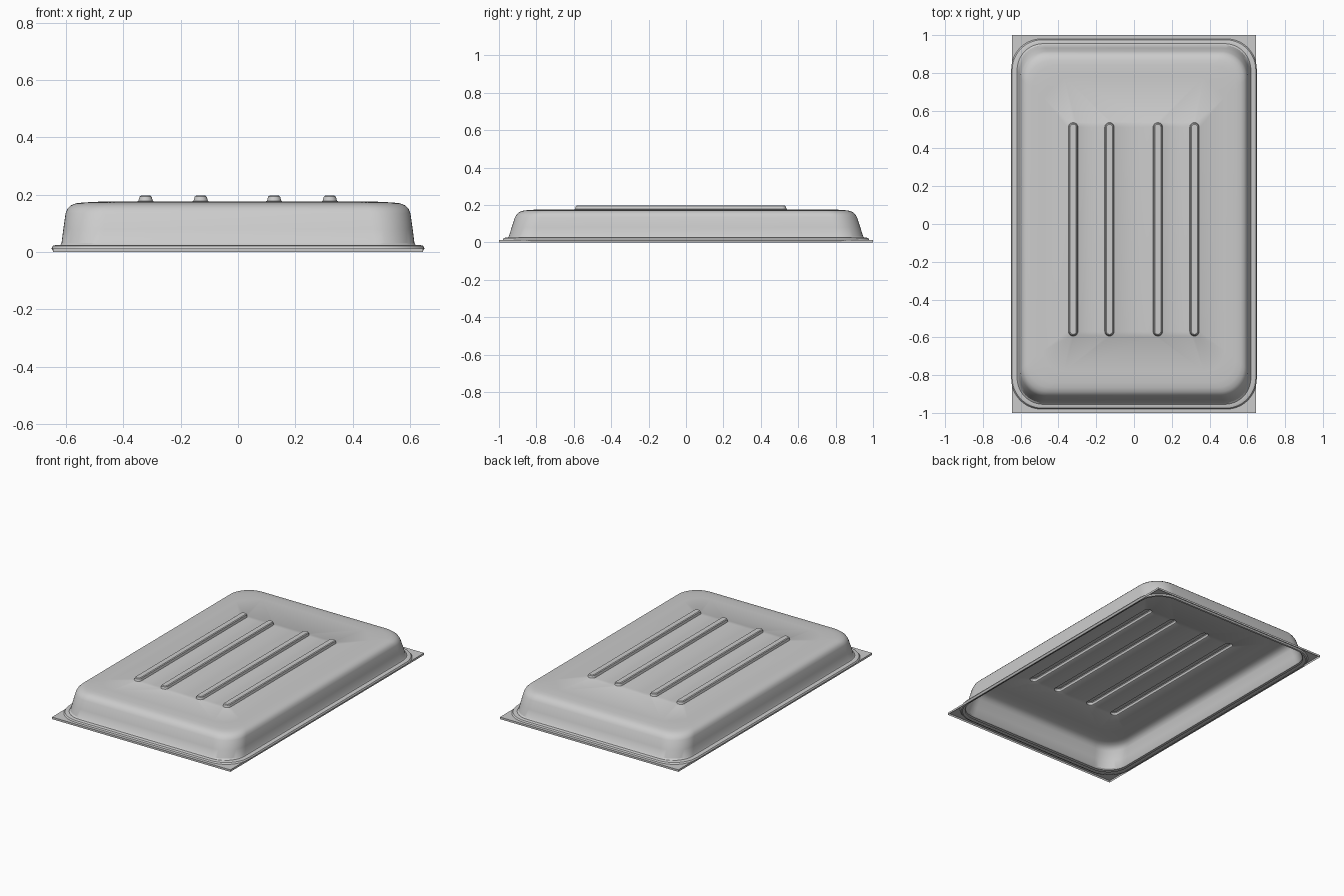
import bpy, bmesh, math

if "Cube" in bpy.data.objects:
    bpy.data.objects.remove(bpy.data.objects["Cube"], do_unlink=True)

grey = bpy.data.materials.new("light_grey")
grey.use_nodes = True
colour = (0.6, 0.6, 0.6, 1)
grey.diffuse_color = colour
grey.node_tree.nodes["Principled BSDF"].inputs["Base Color"].default_value = colour


def ring(bm, hx, hy, r, z, cx=0, cy=0, steps=12):
    """Rounded rectangle of vertices, anticlockwise."""
    verts = []
    for q, (sx, sy) in enumerate([(1, 1), (-1, 1), (-1, -1), (1, -1)]):
        for i in range(steps + 1):
            a = math.pi / 2 * (q + i / steps)
            verts.append(bm.verts.new((cx + sx * (hx - r) + r * math.cos(a),
                                       cy + sy * (hy - r) + r * math.sin(a), z)))
    return verts


def loft(bm, rings):
    for low, high in zip(rings, rings[1:]):
        n = len(low)
        for i in range(n):
            j = (i + 1) % n
            bm.faces.new((low[i], low[j], high[j], high[i]))


def loop_edges(bm, loop):
    edges = []
    for a, b in zip(loop, loop[1:] + loop[:1]):
        edges.append(bm.edges.get((a, b)) or bm.edges.new((a, b)))
    return edges


def fill_between(bm, loops):
    """Flat face spanning the outer loop with the inner loops left open."""
    edges = [e for loop in loops for e in loop_edges(bm, loop)]
    bmesh.ops.triangle_fill(bm, use_beauty=True, edges=edges, normal=(0, 0, 1))


def finish(bm, name):
    bmesh.ops.recalc_face_normals(bm, faces=bm.faces[:])
    # Open shells face upward
    if sum(f.normal.z * f.calc_area() for f in bm.faces) < 0:
        bmesh.ops.reverse_faces(bm, faces=bm.faces[:])
    mesh = bpy.data.meshes.new(name)
    bm.to_mesh(mesh)
    bm.free()
    obj = bpy.data.objects.new(name, mesh)
    bpy.context.collection.objects.link(obj)
    mesh.materials.append(grey)
    bpy.ops.object.select_all(action="DESELECT")
    obj.select_set(True)
    bpy.context.view_layer.objects.active = obj
    bpy.ops.object.shade_smooth_by_angle(angle=math.radians(32))


# Hollow pan: rolled lip, sloping wall and soft shoulder (half x, half y, radius, z)
bm = bmesh.new()
profile = [(0.635, 0.965, 0.15, 0.002), (0.645, 0.975, 0.16, 0.004),
           (0.65, 0.98, 0.16, 0.013), (0.645, 0.975, 0.16, 0.022),
           (0.635, 0.965, 0.15, 0.025), (0.619, 0.955, 0.14, 0.025),
           (0.615, 0.947, 0.14, 0.032), (0.609, 0.932, 0.14, 0.08),
           (0.601, 0.914, 0.14, 0.135), (0.595, 0.904, 0.14, 0.151),
           (0.583, 0.889, 0.135, 0.163), (0.565, 0.867, 0.13, 0.17),
           (0.54, 0.84, 0.125, 0.173), (0.48, 0.78, 0.11, 0.176)]
rings = [ring(bm, *p) for p in profile]
loft(bm, rings)

# Raised ribs, open underneath
rib_profile = [(0.03, 0.176), (0.025, 0.179), (0.021, 0.193), (0.016, 0.197)]
feet = []
for x in (-0.322, -0.13, 0.126, 0.32):
    rib = [ring(bm, w, 0.54 + w, w * 0.98, z, x, -0.028, 6) for w, z in rib_profile]
    loft(bm, rib)
    bm.faces.new(rib[-1])
    feet.append(rib[0])
fill_between(bm, [rings[-1]] + feet)
finish(bm, "ribbed_pan")

# Thin square-cornered flange around the foot of the pan
bm = bmesh.new()
corners = [bm.verts.new((x, y, 0.013))
           for x, y in [(0.645, 1), (-0.645, 1), (-0.645, -1), (0.645, -1)]]
fill_between(bm, [corners, ring(bm, 0.619, 0.955, 0.14, 0.013)])
skirt = [bm.verts.new((v.co.x, v.co.y, 0)) for v in corners]
loft(bm, [skirt, corners])
finish(bm, "square_flange")
